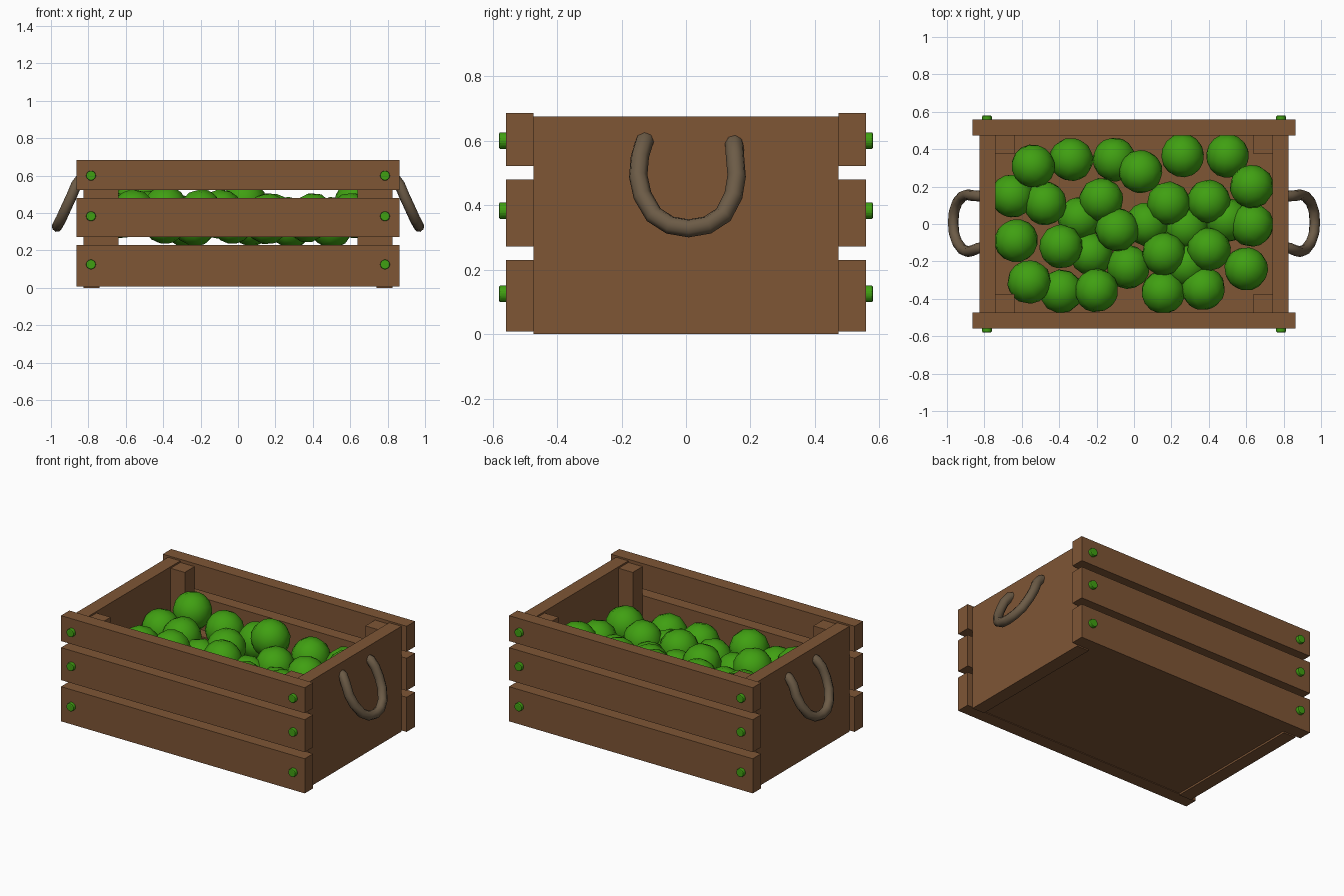
import bpy, math, random
from mathutils import Vector

if "Cube" in bpy.data.objects:
    bpy.data.objects.remove(bpy.data.objects["Cube"])

random.seed(4)


def material(name, rgb):
    m = bpy.data.materials.new(name)
    m.diffuse_color = (*rgb, 1)
    m.use_nodes = True
    m.node_tree.nodes["Principled BSDF"].inputs["Base Color"].default_value = m.diffuse_color
    return m


WOOD = material("brown wood", (0.21, 0.092, 0.036))
GREEN = material("apple green", (0.051, 0.35, 0.006))
ROPE = material("grey brown rope", (0.15, 0.105, 0.062))


def box(name, x0, x1, y0, y1, z0, z1):
    bpy.ops.mesh.primitive_cube_add(size=1, location=((x0 + x1) / 2, (y0 + y1) / 2, (z0 + z1) / 2))
    o = bpy.context.object
    o.name = name
    o.scale = (abs(x1 - x0), abs(y1 - y0), z1 - z0)
    bpy.ops.object.transform_apply(location=False, rotation=False, scale=True)
    o.data.materials.append(WOOD)
    return o


# Floor board
box("floor_board", -0.745, 0.745, -0.475, 0.475, 0.012, 0.05)

# Long slats on the front and back, with bolts at both ends
SLATS = [(0.008, 0.23, 0.125), (0.272, 0.48, 0.383), (0.522, 0.685, 0.6)]
for s, side in ((-1, "front"), (1, "back")):
    for z0, z1, zb in SLATS:
        box(side + "_slat", -0.864, 0.864, s * 0.473, s * 0.558, z0, z1)
        for x in (-0.786, 0.786):
            bpy.ops.mesh.primitive_cylinder_add(vertices=10, radius=0.027, depth=0.06,
                                                location=(x, s * 0.55, zb),
                                                rotation=(math.pi / 2, 0, 0))
            bolt = bpy.context.object
            bolt.name = side + "_bolt"
            bolt.data.materials.append(GREEN)
            bev = bolt.modifiers.new("rounded_rim", "BEVEL")
            bev.width = 0.006
            bev.segments = 2

# End panels, corner posts and rope handles
HANDLE = [(0.80, -0.125, 0.605), (0.835, -0.13, 0.592), (0.865, -0.143, 0.55),
          (0.89, -0.148, 0.49), (0.918, -0.135, 0.43), (0.945, -0.1, 0.37),
          (0.962, -0.05, 0.338), (0.967, 0.008, 0.328), (0.962, 0.066, 0.338),
          (0.945, 0.116, 0.37), (0.918, 0.147, 0.43), (0.89, 0.157, 0.49),
          (0.865, 0.152, 0.55), (0.835, 0.15, 0.585), (0.80, 0.148, 0.595)]
for s, side in ((-1, "left"), (1, "right")):
    box(side + "_end_panel", s * 0.74, s * 0.827, -0.473, 0.473, 0.0, 0.675)
    for t in (-1, 1):
        box(side + "_corner_post", s * 0.64, s * 0.74, t * 0.375, t * 0.473, 0.05, 0.665)
    curve = bpy.data.curves.new(side + "_handle", "CURVE")
    curve.dimensions = "3D"
    curve.bevel_depth = 0.029
    curve.bevel_resolution = 2
    curve.use_fill_caps = True
    spline = curve.splines.new("POLY")
    spline.points.add(len(HANDLE) - 1)
    for p, (x, y, z) in zip(spline.points, HANDLE):
        p.co = (s * x, y, z, 1)
    curve.materials.append(ROPE)
    handle = bpy.data.objects.new(side + "_rope_handle", curve)
    bpy.context.collection.objects.link(handle)
    bpy.ops.object.select_all(action="DESELECT")
    handle.select_set(True)
    bpy.context.view_layer.objects.active = handle
    bpy.ops.object.convert(target="MESH")
    bpy.ops.object.shade_smooth_by_angle(angle=math.radians(50))

# Pile of low-poly apples: centre x, y, z
APPLES = [
    (-0.54, 0.31, 0.47), (-0.335, 0.345, 0.39), (-0.65, 0.15, 0.39), (-0.475, 0.11, 0.40),
    (-0.105, 0.345, 0.38), (0.035, 0.28, 0.46), (0.26, 0.365, 0.37), (0.5, 0.365, 0.37),
    (0.63, 0.2, 0.45), (0.63, -0.005, 0.38), (0.185, 0.11, 0.39), (0.4, 0.12, 0.38),
    (-0.175, 0.13, 0.40), (-0.09, -0.03, 0.41), (-0.39, -0.12, 0.43), (-0.63, -0.09, 0.38),
    (-0.56, -0.31, 0.41), (-0.39, -0.36, 0.35), (-0.2, -0.355, 0.41), (-0.03, -0.23, 0.35),
    (-0.23, -0.16, 0.34), (0.16, -0.16, 0.39), (0.4, -0.135, 0.39), (0.155, -0.365, 0.35),
    (0.37, -0.345, 0.36), (0.6, -0.24, 0.39), (-0.29, 0.03, 0.34), (0.07, 0.0, 0.34),
    (0.28, -0.02, 0.33), (0.5, 0.02, 0.33), (0.28, -0.22, 0.33)]
for c in APPLES:
    rot = [random.uniform(0, math.tau) for _ in range(3)]
    bpy.ops.mesh.primitive_uv_sphere_add(segments=11, ring_count=8, radius=0.119,
                                         location=Vector(c), rotation=rot)
    apple = bpy.context.object
    apple.name = "apple"
    apple.scale = (1, 1, 0.96)
    apple.data.materials.append(GREEN)
    bpy.ops.object.shade_smooth_by_angle(angle=math.radians(60))
